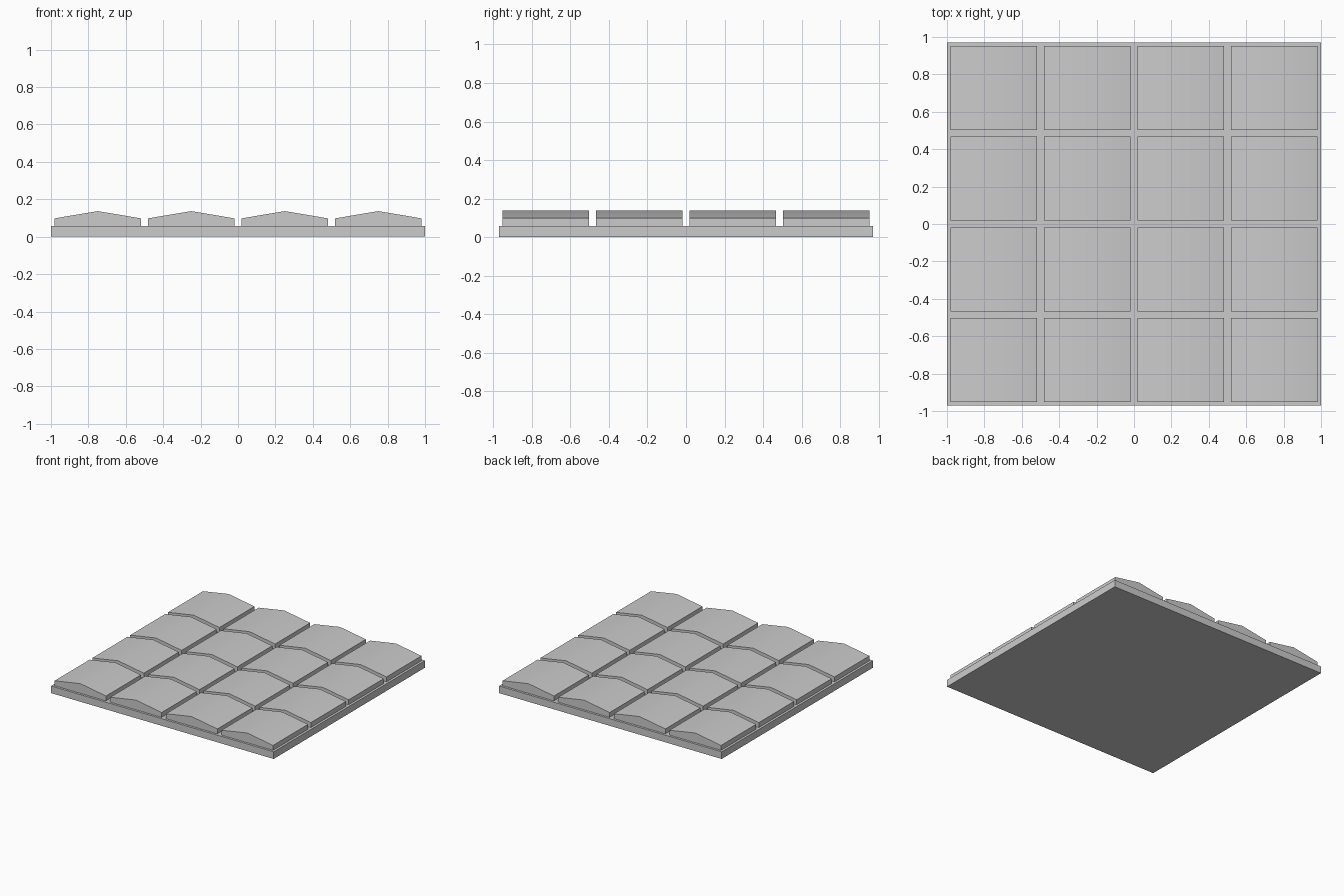
import bpy, bmesh, math

if "Cube" in bpy.data.objects:
    bpy.data.objects.remove(bpy.data.objects["Cube"])

BASE_TOP, EAVE, RIDGE = 0.058, 0.098, 0.137
PITCH_X, PITCH_Y = 0.5, 0.485
HALF_W, HALF_D = 0.231, 0.2245


def extrude_profile(name, profile, half_depth, x=0.0, y=0.0):
    """Extrude an (x, z) outline along y, centred on the object."""
    bm = bmesh.new()
    face = bm.faces.new([bm.verts.new((px, -half_depth, pz)) for px, pz in profile])
    ext = bmesh.ops.extrude_face_region(bm, geom=[face])
    moved = [g for g in ext["geom"] if isinstance(g, bmesh.types.BMVert)]
    bmesh.ops.translate(bm, vec=(0, 2 * half_depth, 0), verts=moved)
    bmesh.ops.recalc_face_normals(bm, faces=bm.faces)
    mesh = bpy.data.meshes.new(name)
    bm.to_mesh(mesh)
    bm.free()
    obj = bpy.data.objects.new(name, mesh)
    obj.location = (x, y, 0)
    bpy.context.collection.objects.link(obj)
    return obj


# Flat backing slab
extrude_profile("base_slab", [(-1, 0), (1, 0), (1, BASE_TOP), (-1, BASE_TOP)], 0.97)

# Grid of low ridged tiles
tile_profile = [(-HALF_W, BASE_TOP), (HALF_W, BASE_TOP), (HALF_W, EAVE),
                (0, RIDGE), (-HALF_W, EAVE)]
tiles = []
for row in range(4):
    for col in range(4):
        tiles.append(extrude_profile(f"tile_{row + 1}_{col + 1}", tile_profile, HALF_D,
                                     (col - 1.5) * PITCH_X, (row - 1.5) * PITCH_Y))

# Soft ridge, crisp tile edges
bpy.ops.object.select_all(action="DESELECT")
for tile in tiles:
    tile.select_set(True)
bpy.context.view_layer.objects.active = tiles[0]
bpy.ops.object.shade_smooth_by_angle(angle=math.radians(30))
